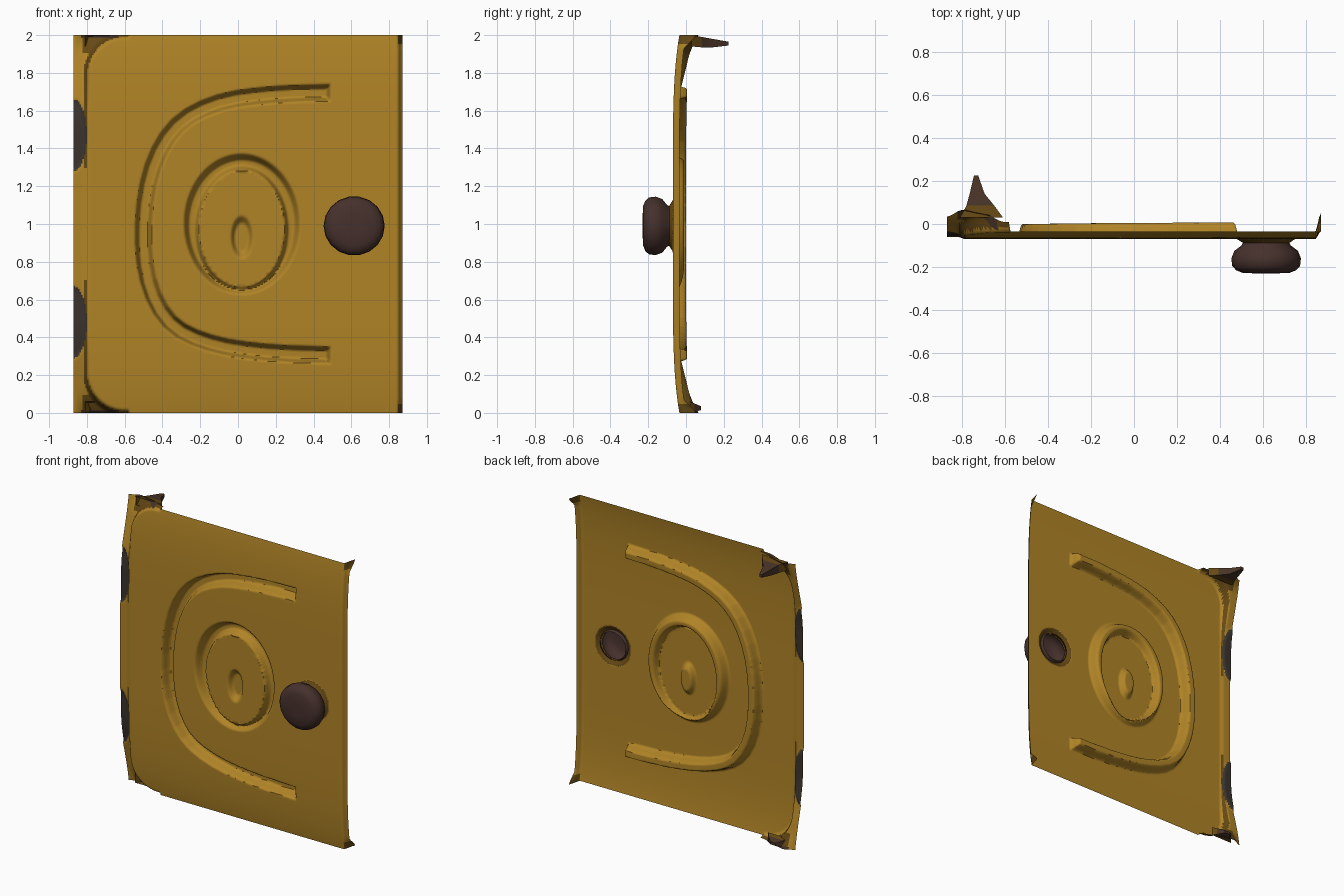
import bpy, bmesh, math

cube = bpy.data.objects.get("Cube")
if cube:
    bpy.data.objects.remove(cube)


def material(name, rgb):
    m = bpy.data.materials.new(name)
    m.use_nodes = True
    m.diffuse_color = (*rgb, 1)
    m.node_tree.nodes["Principled BSDF"].inputs["Base Color"].default_value = (*rgb, 1)
    return m


GOLD = material("ochre metal", (0.435, 0.23, 0.02))
DARK = material("dark ochre", (0.13, 0.065, 0.007))
BROWN = material("knob brown", (0.06, 0.03, 0.025))
GREY = material("hinge grey", (0.042, 0.034, 0.027))
RUST = material("corner brown", (0.065, 0.034, 0.02))


def make_object(name, bm, mats, angle):
    mesh = bpy.data.meshes.new(name)
    bm.to_mesh(mesh)
    bm.free()
    obj = bpy.data.objects.new(name, mesh)
    bpy.context.collection.objects.link(obj)
    for m in mats:
        mesh.materials.append(m)
    bpy.ops.object.select_all(action='DESELECT')
    bpy.context.view_layer.objects.active = obj
    obj.select_set(True)
    bpy.ops.object.shade_smooth_by_angle(angle=math.radians(angle))


def smooth(a, b, t):
    t = min(1, max(0, (t - a) / (b - a)))
    return t * t * (3 - 2 * t)


def catmull(points, steps):
    out = []
    p = [points[0]] + points + [points[-1]]
    for a, b, c, d in zip(p, p[1:], p[2:], p[3:]):
        for i in range(steps):
            t = i / steps
            out.append(tuple(0.5 * (2 * q + (r - o) * t + (2 * o - 5 * q + 4 * r - s) * t * t
                                    + (3 * q - o - 3 * r + s) * t ** 3)
                             for o, q, r, s in zip(a, b, c, d)))
    return out + [points[-1]]


# C-shaped stamped groove, centre line in x and z
C_PATH = catmull([(0.52, 1.695), (0.2, 1.685), (-0.1, 1.64), (-0.32, 1.52), (-0.45, 1.3),
                  (-0.5, 1.0), (-0.475, 0.7), (-0.36, 0.48), (-0.15, 0.37),
                  (0.15, 0.32), (0.52, 0.305)], 3)
KNOB = (0.615, 0.99)
HINGES = (1.47, 0.48)


def path_distance(x, z):
    best = 9
    for (ax, az), (bx, bz) in zip(C_PATH, C_PATH[1:]):
        dx, dz = bx - ax, bz - az
        t = min(1, max(0, ((x - ax) * dx + (z - az) * dz) / (dx * dx + dz * dz)))
        best = min(best, math.hypot(x - ax - t * dx, z - az - t * dz))
    return best


def ellipse_distance(x, z, cx, cz, rx, rz):
    return (math.hypot((x - cx) / rx, (z - cz) / rz) - 1) * min(rx, rz)


def hinge_distance(x, z):
    return min(ellipse_distance(x, z, -0.87, h, 0.07, 0.19) for h in HINGES)


def border_distance(x, z):
    # positive outside the rounded left border of the pressed field
    qx, qz = max(0, -0.6 - x), max(0, abs(z - 1) - 0.795)
    return math.hypot(qx, qz) - 0.2


def depth(x, z):
    v = abs(z - 1)
    y = -0.07 + 0.035 * v ** 5
    # C groove, ring groove and keyhole
    c = max(path_distance(x, z), x - 0.445)
    groove = 1 - smooth(0.02, 0.047, c)
    outer = ellipse_distance(x, z, 0.02, 1.0, 0.305, 0.37)
    inner = ellipse_distance(x, z, 0.02, 0.975, 0.225, 0.305)
    ring = (1 - smooth(-0.03, 0.005, outer)) * smooth(-0.005, 0.025, inner)
    slot = 1 - smooth(-0.015, 0.01, ellipse_distance(x, z, 0.02, 0.93, 0.05, 0.1))
    y += 0.07 * groove + 0.06 * ring + 0.035 * slot
    if inner < 0:
        y += 0.01
    # collar pushed forward around the knob
    y -= 0.02 * (1 - smooth(0.1, 0.14, math.dist((x, z), KNOB)))
    # right flange, flaring at its corners
    y += (0.035 + 0.05 * smooth(0.92, 1, v)) * smooth(0.843, 0.87, x)
    # left border stepping back to a ledge that deepens towards the corners
    if x < -0.58:
        d = border_distance(x, z)
        y += (0.01 + 0.06 * smooth(0.5, 0.97, v)) * smooth(-0.015, 0.02, d)
        y += 0.4 * max(0, d) * smooth(0.86, 1, v) * smooth(-0.87, -0.78, x)
        y += 0.01 * (1 - smooth(-0.01, 0.005, hinge_distance(x, z)))
    return y


def colour(x, z):
    v = abs(z - 1)
    d = border_distance(x, z) if x < -0.58 else -1
    if hinge_distance(x, z) < 0:
        return 2
    if -0.83 < x < -0.64 and v > 0.985:
        return 3
    if math.dist((x, z), KNOB) < 0.138:
        return 1
    if x > 0.85 and v > 0.95:
        return 1
    if v > 0.3 and -0.004 < d < 0.016:
        return 1
    return 1 if d > 0 and v > 0.9 and x > -0.82 else 0


# Pressed sheet panel
NX, NZ = 218, 250
bm = bmesh.new()
grid = []
for j in range(NZ + 1):
    z = 2 * j / NZ
    row = []
    for i in range(NX + 1):
        x = -0.87 + 1.74 * i / NX
        row.append(bm.verts.new((x, depth(x, z), z)))
    grid.append(row)
for j in range(NZ):
    for i in range(NX):
        x, z = -0.87 + 1.74 * (i + 0.5) / NX, 2 * (j + 0.5) / NZ
        if math.dist((x, z), KNOB) < 0.095:
            continue
        f = bm.faces.new((grid[j][i], grid[j][i + 1], grid[j + 1][i + 1], grid[j + 1][i]))
        f.material_index = colour(x, z)
make_object("door_panel", bm, [GOLD, DARK, GREY, RUST], 60)

# Hollow round knob, turned about the y axis
bm = bmesh.new()
profile = [(0.1, -0.07), (0.115, -0.1), (0.148, -0.125), (0.162, -0.16),
           (0.158, -0.195), (0.14, -0.215), (0.11, -0.227), (0.05, -0.23)]
SIDES = 18
rings = [[bm.verts.new((KNOB[0] + r * math.cos(2 * math.pi * k / SIDES), y,
                        KNOB[1] + 0.97 * r * math.sin(2 * math.pi * k / SIDES)))
          for k in range(SIDES)] for r, y in profile]
for a, b in zip(rings, rings[1:]):
    for k in range(SIDES):
        n = (k + 1) % SIDES
        bm.faces.new((a[k], a[n], b[n], b[k]))
cap = bm.faces.new(rings[-1])
bmesh.ops.recalc_face_normals(bm, faces=bm.faces)
if cap.normal.y > 0:
    bmesh.ops.reverse_faces(bm, faces=bm.faces)
make_object("door_knob", bm, [BROWN], 60)


# Bent corner tabs on the hinge side, lofted towards the back
def corner_tab(name, sections):
    bm = bmesh.new()
    loops = [[bm.verts.new(p) for p in ((x0, y, z0), (x1, y, z0), (x1, y, z1), (x0, y, z1))]
             for y, x0, x1, z0, z1 in sections]
    for a, b in zip(loops, loops[1:]):
        for k in range(4):
            n = (k + 1) % 4
            f = bm.faces.new((a[k], a[n], b[n], b[k]))
            f.material_index = 0 if a is loops[0] else 1
    bm.faces.new(loops[-1]).material_index = 1
    bmesh.ops.recalc_face_normals(bm, faces=bm.faces)
    make_object(name, bm, [DARK, RUST], 20)


corner_tab("upper_corner_tab", [(0.03, -0.81, -0.61, 1.94, 1.998), (0.085, -0.78, -0.65, 1.935, 1.99),
                                (0.14, -0.765, -0.695, 1.935, 1.98), (0.225, -0.745, -0.725, 1.945, 1.965)])
corner_tab("lower_corner_tab", [(0.02, -0.81, -0.65, 0.002, 0.06), (0.045, -0.79, -0.67, 0.005, 0.05),
                                (0.08, -0.75, -0.71, 0.015, 0.035)])
